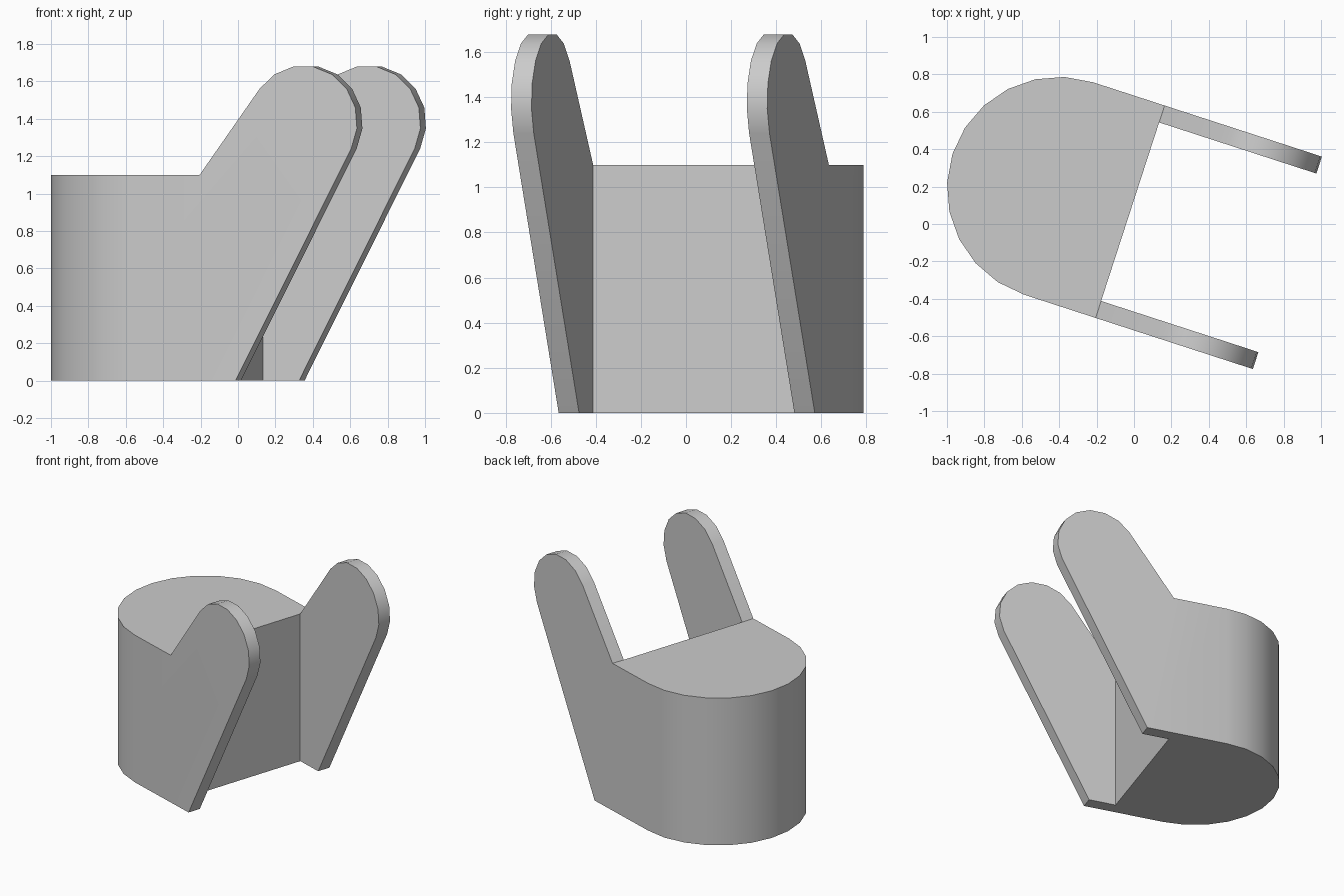
import bpy
import bmesh
from math import cos, sin, radians
from mathutils import Matrix

old = bpy.data.objects.get("Cube")
if old:
    bpy.data.objects.remove(old, do_unlink=True)

TURN = Matrix.Rotation(radians(-18), 4, 'Z')   # whole piece is turned in plan
MID = 0.056          # centre line across the width
HALF = 0.597         # half of the outer width
WALL = 0.095         # arm thickness
SEAT = 1.10          # height of the block
FACE = -0.04         # flat inner face of the block


def arc(cx, cy, r, start, end, steps):
    angles = [radians(start + (end - start) * i / steps) for i in range(steps + 1)]
    return [(cx + r * cos(a), cy + r * sin(a)) for a in angles]


def prism(name, points, offset):
    """Extrude a closed 3D outline along an offset."""
    bm = bmesh.new()
    base = bm.faces.new([bm.verts.new(p) for p in points])
    top = bmesh.ops.extrude_face_region(bm, geom=[base], use_keep_orig=True)
    moved = [v for v in top["geom"] if isinstance(v, bmesh.types.BMVert)]
    bmesh.ops.translate(bm, vec=offset, verts=moved)
    bmesh.ops.recalc_face_normals(bm, faces=bm.faces)
    mesh = bpy.data.meshes.new(name)
    bm.to_mesh(mesh)
    bm.free()
    obj = bpy.data.objects.new(name, mesh)
    bpy.context.collection.objects.link(obj)
    return obj


def combine(obj, cutter, operation):
    """Apply an exact boolean and drop the cutter."""
    mod = obj.modifiers.new(operation, 'BOOLEAN')
    mod.operation, mod.solver, mod.object = operation, 'EXACT', cutter
    bpy.context.view_layer.objects.active = obj
    bpy.ops.object.modifier_apply(modifier=mod.name)
    bpy.data.objects.remove(cutter, do_unlink=True)


# Side profile: low block rising into a slanted, round-topped arm
side = [(-1.3, 0), (0.162, 0)] + arc(0.542, 1.38, 0.304, -27.5, 143.5, 8)
side += [(FACE, SEAT), (-1.3, SEAT)]
chair = prism("chair_shell", [(s, MID - 1, z) for s, z in side], (0, 2, 0))

# Plan outline: half-round back with straight sides
plan = arc(-0.442, MID, HALF, 90, 270, 12) + [(1.2, MID - HALF), (1.2, MID + HALF)]
combine(chair, prism("plan_cutter", [(x, y, -0.2) for x, y in plan], (0, 0, 2.2)),
        'INTERSECT')

# Open space between the two arms
inner = HALF - WALL
gap = [(FACE, MID - inner), (1.4, MID - inner), (1.4, MID + inner), (FACE, MID + inner)]
combine(chair, prism("gap_cutter", [(x, y, -0.3) for x, y in gap], (0, 0, 2.4)),
        'DIFFERENCE')

chair.data.transform(TURN)

# Plain grey finish
grey = bpy.data.materials.new("light_grey")
grey.use_nodes = True
colour = (0.6, 0.6, 0.6, 1)
grey.diffuse_color = colour
grey.node_tree.nodes["Principled BSDF"].inputs["Base Color"].default_value = colour
chair.data.materials.clear()
chair.data.materials.append(grey)

bpy.ops.object.select_all(action='DESELECT')
chair.select_set(True)
bpy.context.view_layer.objects.active = chair
bpy.ops.object.shade_smooth_by_angle(angle=radians(30))
